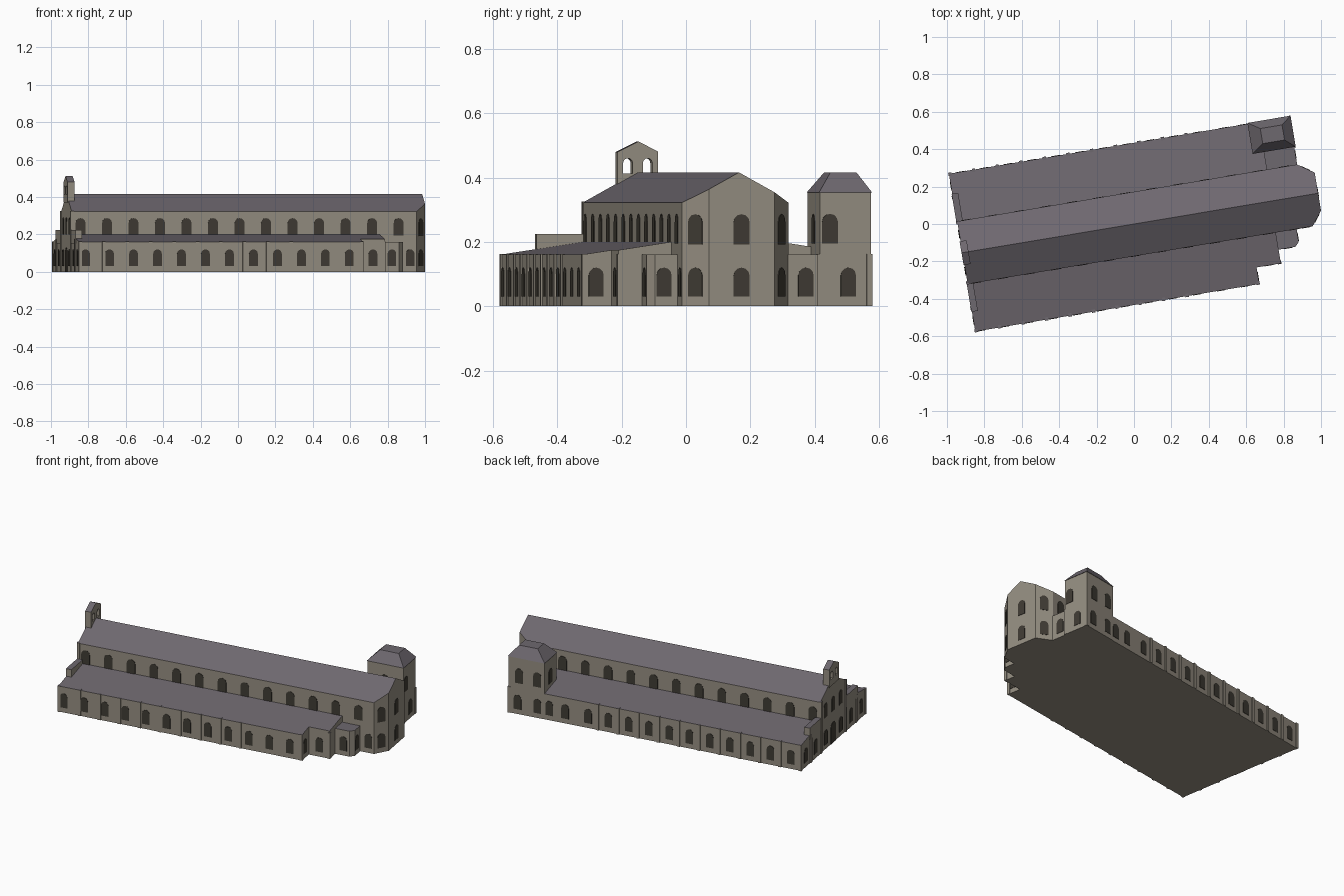
import bpy, bmesh, math
from mathutils import Vector, Matrix

ANGLE = math.radians(9.5)   # whole building is turned on its site
WEST, SOUTH, NORTH, EAST = math.pi, -math.pi / 2, math.pi / 2, 0.0

if "Cube" in bpy.data.objects:
    bpy.data.objects.remove(bpy.data.objects["Cube"])


def material(name, rgb):
    m = bpy.data.materials.new(name)
    m.use_nodes = True
    m.diffuse_color = (*rgb, 1)
    m.node_tree.nodes["Principled BSDF"].inputs["Base Color"].default_value = (*rgb, 1)
    return m


STONE = material("stone wall", (0.30, 0.27, 0.22))
SLATE = material("slate roof", (0.155, 0.138, 0.158))
DARK = material("dark opening", (0.05, 0.044, 0.034))


def finish(name, bm, mats=(STONE, SLATE)):
    """Faces looking up become roof, all others stone."""
    bmesh.ops.recalc_face_normals(bm, faces=bm.faces)
    bm.normal_update()
    if len(mats) > 1:
        for f in bm.faces:
            f.material_index = int(f.normal.z > 0.3)
    me = bpy.data.meshes.new(name)
    bm.to_mesh(me)
    bm.free()
    for m in mats:
        me.materials.append(m)
    ob = bpy.data.objects.new(name, me)
    ob.rotation_euler.z = ANGLE
    bpy.context.collection.objects.link(ob)
    return ob


def prism(name, plan, height, base=0.0, ridge=False):
    """Raise a ground plan; the top follows height(u, v)."""
    bm = bmesh.new()
    bm.faces.new([bm.verts.new((u, v, base)) for u, v in plan])
    if ridge:
        bmesh.ops.bisect_plane(bm, geom=bm.verts[:] + bm.edges[:] + bm.faces[:],
                               plane_co=(0, 0, 0), plane_no=(0, 1, 0))
    top = bmesh.ops.extrude_face_region(bm, geom=bm.faces[:])["geom"]
    for w in top:
        if isinstance(w, bmesh.types.BMVert):
            w.co.z = height(w.co.x, w.co.y)
    return finish(name, bm)


def rect(u0, u1, v0, v1):
    return [(u0, v0), (u1, v0), (u1, v1), (u0, v1)]


def flat(z):
    return lambda u, v: z


def gable(u, v):
    return 0.416 - abs(v) * 0.094 / 0.17


def lean_to(u, v):
    return 0.2 - (abs(v) - 0.17) * 0.04 / 0.26


def arch(width, height, steps=6):
    r = width / 2
    pts = [(-r, 0), (r, 0)]
    for i in range(steps + 1):
        a = math.pi * i / steps
        pts.append((r * math.cos(a), height - r + r * math.sin(a)))
    return pts


def add_arch(bm, u, v, facing, z, width, height, depth=0.004):
    """Arched plate centred on the wall plane."""
    out = Vector((math.cos(facing), math.sin(facing), 0))
    side = Vector((-out.y, out.x, 0))
    start = Vector((u, v, z)) - out * depth / 2
    face = bm.faces.new([bm.verts.new(start + side * s + Vector((0, 0, h)))
                         for s, h in arch(width, height)])
    geom = bmesh.ops.extrude_face_region(bm, geom=[face])["geom"]
    bmesh.ops.translate(bm, vec=out * depth,
                        verts=[g for g in geom if isinstance(g, bmesh.types.BMVert)])


def windows(name, places, z, width, height):
    bm = bmesh.new()
    for u, v, facing in places:
        add_arch(bm, u, v, facing, z, width, height)
    return finish(name, bm, (DARK,))


def pilasters(name, places, top, size=0.018):
    bm = bmesh.new()
    for u, v in places:
        m = Matrix.Translation((u, v, top / 2)) @ Matrix.Diagonal((size, size, top, 1))
        bmesh.ops.create_cube(bm, size=1, matrix=m)
    return finish(name, bm)


# Nave with a faceted east end under one pitched roof
prism("nave", [(-0.93, -0.17), (0.94, -0.17), (0.998, -0.095), (0.998, 0.112),
               (0.912, 0.17), (-0.93, 0.17)], gable, ridge=True)

# Side aisles with sloping roofs
prism("south_aisle", [(-0.932, -0.427), (0.608, -0.427), (0.608, -0.337),
                      (0.74, -0.337), (0.74, -0.165), (-0.932, -0.165)], lean_to)
prism("north_aisle", rect(-0.932, 0.75, 0.165, 0.428), lean_to)

# Low chapels at the east
prism("south_chapel", [(0.73, -0.263), (0.83, -0.263), (0.853, -0.24),
                       (0.853, -0.165), (0.73, -0.165)], flat(0.16))
prism("north_chapel", rect(0.74, 0.913, 0.16, 0.3), flat(0.16))

# Tower and its truncated roof
prism("tower", rect(0.69, 0.918, 0.268, 0.43), flat(0.353))
bm = bmesh.new()
rings = [[bm.verts.new((u, v, z)) for u, v in plan] for plan, z in
         ((rect(0.687, 0.921, 0.265, 0.433), 0.353), (rect(0.75, 0.868, 0.31, 0.392), 0.416))]
for ring in rings:
    bm.faces.new(ring)
for i in range(4):
    j = (i + 1) % 4
    bm.faces.new((rings[0][i], rings[0][j], rings[1][j], rings[1][i]))
finish("tower_roof", bm)

# Parapet blocks beside the west gable
for side, name in ((-1, "south_parapet"), (1, "north_parapet")):
    prism(name, rect(-0.935, -0.9, *sorted((side * 0.165, side * 0.32))), flat(0.224), base=0.15)

# Bell gable with two open arches
bell = prism("bell_gable", rect(-0.935, -0.897, -0.066, 0.062),
             lambda u, v: 0.512 - abs(v) * 0.5, base=0.37, ridge=True)
bm = bmesh.new()
for v in (-0.033, 0.029):
    add_arch(bm, -0.916, v, EAST, 0.412, 0.03, 0.048, depth=0.1)
cutter = finish("arch_cutter", bm, (STONE,))
cutter.hide_render = True
mod = bell.modifiers.new("arches", 'BOOLEAN')
mod.operation, mod.object, mod.solver = 'DIFFERENCE', cutter, 'EXACT'
bpy.context.view_layer.objects.active = bell
bpy.ops.object.modifier_apply(modifier=mod.name)
bpy.data.objects.remove(cutter)

# Buttress strips
pilasters("north_pilasters", [(-0.926 + 0.128 * i, 0.425) for i in range(11)]
          + [(0.912, 0.425), (0.912, 0.27)], 0.163)
pilasters("south_pilasters", [(-0.926 + 0.127 * i, -0.423) for i in range(10)]
          + [(0.602, -0.421), (0.734, -0.331)], 0.163)
pilasters("west_aisle_pilasters", [(-0.928, s * v) for s in (-1, 1) for v in (0.3,)], 0.175)
pilasters("west_nave_pilasters", [(-0.928, -0.163), (-0.928, 0.163)], 0.325)

# Upper windows
clerestory = [(-0.882 + 0.1437 * k, s * 0.17, s * NORTH) for s in (-1, 1) for k in range(13)]
windows("clerestory_windows", clerestory, 0.195, 0.054, 0.092)

# East end windows, one pair on each facet
se = math.atan2(-0.058, 0.075)
ne = math.atan2(0.086, 0.058)
east = [(0.969, -0.1325, se), (0.998, 0.008, EAST), (0.955, 0.141, ne)]
windows("east_upper_windows", east, 0.192, 0.05, 0.094)
windows("east_lower_windows", east, 0.03, 0.05, 0.09)

# Aisle windows
south = [(-0.898 + 0.13 * k, -0.427, SOUTH) for k in range(12)]
south += [(0.675, -0.337, SOUTH), (0.79, -0.263, SOUTH), (0.905, -0.17, SOUTH),
          (0.608, -0.385, EAST), (0.853, -0.212, EAST)]
north = [(-0.866 + 0.128 * i, 0.428, NORTH) for i in range(10)]
north += [(u, 0.428, NORTH) for u in (0.415, 0.56, 0.66)]
windows("south_aisle_windows", south, 0.03, 0.047, 0.09)
windows("north_aisle_windows", north, 0.03, 0.047, 0.09)

# Tower and north chapel windows
windows("tower_lower_windows", [(0.86, 0.43, NORTH), (0.735, 0.43, NORTH),
                                (0.918, 0.358, EAST), (0.913, 0.225, EAST)], 0.03, 0.048, 0.09)
windows("tower_upper_windows", [(0.85, 0.43, NORTH), (0.735, 0.43, NORTH), (0.918, 0.3, EAST),
                                (0.80, 0.268, SOUTH), (0.69, 0.35, WEST)], 0.195, 0.05, 0.092)

# West front windows and door
windows("west_upper_windows", [(-0.93, v, WEST) for v in (-0.1, 0, 0.1)], 0.2, 0.045, 0.09)
windows("west_aisle_windows", [(-0.932, s * v, WEST) for s in (-1, 1) for v in (0.1, 0.235, 0.365)],
        0.03, 0.045, 0.09)
windows("west_door", [(-0.93, 0, WEST)], 0.0, 0.07, 0.13)
